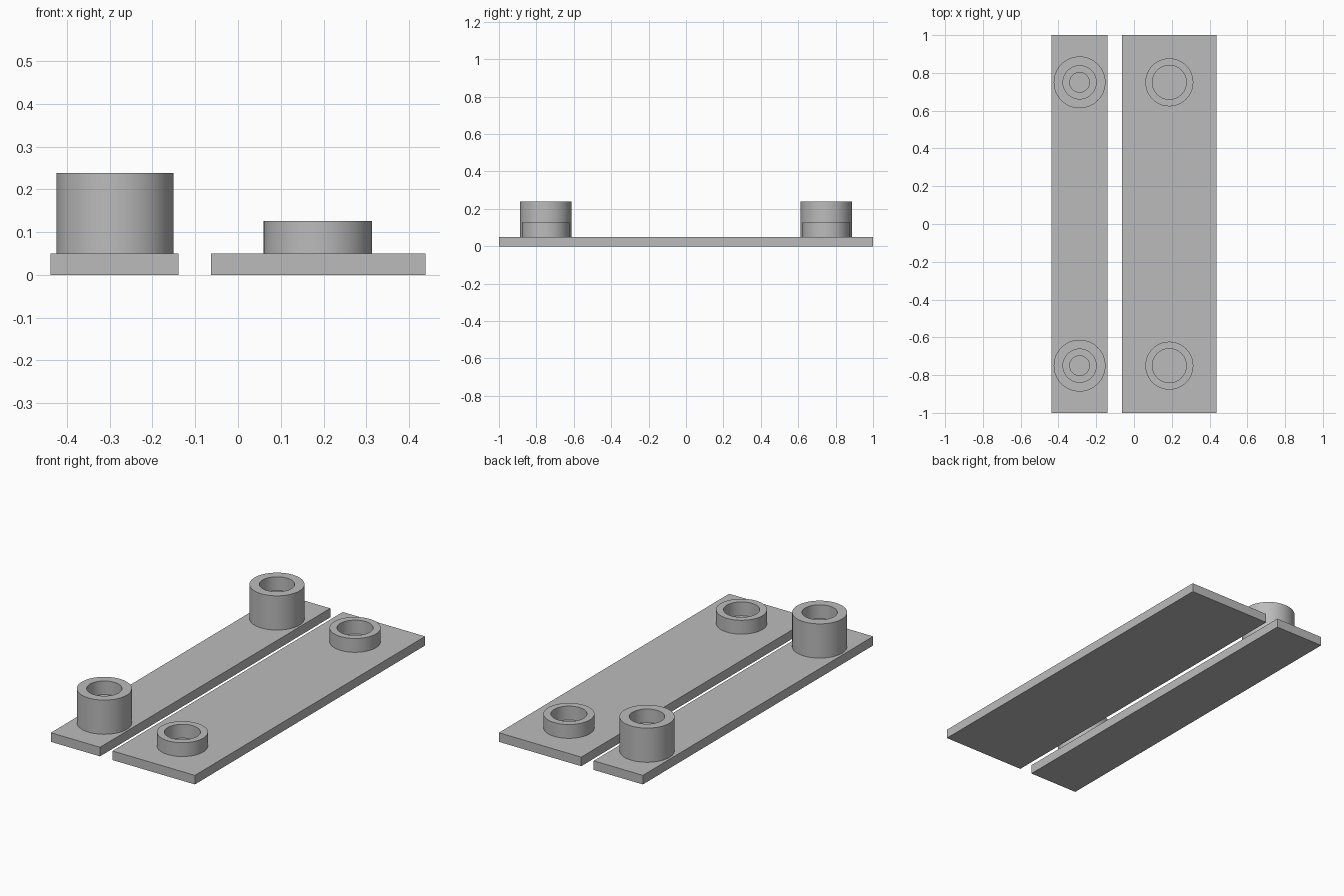
import bpy, bmesh, math

cube = bpy.data.objects.get("Cube")
if cube:
    bpy.data.objects.remove(cube, do_unlink=True)

grey = bpy.data.materials.new("plain grey")
grey.use_nodes = True
colour = (0.5, 0.5, 0.5, 1)
grey.diffuse_color = colour
grey.node_tree.nodes["Principled BSDF"].inputs["Base Color"].default_value = colour

PLATE_TOP = 0.05
SIDES = 64


def finish(name, bm):
    bmesh.ops.recalc_face_normals(bm, faces=bm.faces)
    mesh = bpy.data.meshes.new(name)
    bm.to_mesh(mesh)
    bm.free()
    mesh.materials.append(grey)
    obj = bpy.data.objects.new(name, mesh)
    bpy.context.collection.objects.link(obj)
    return obj


def plate(name, x0, x1):
    bm = bmesh.new()
    bmesh.ops.create_cube(bm, size=1)
    bmesh.ops.scale(bm, vec=(x1 - x0, 2, PLATE_TOP), verts=bm.verts)
    bmesh.ops.translate(bm, vec=((x0 + x1) / 2, 0, PLATE_TOP / 2), verts=bm.verts)
    finish(name, bm)


def boss(name, x, y, profile):
    """Turn an open (radius, height) profile around the vertical axis."""
    bm = bmesh.new()
    rings = []
    for r, z in profile:
        angles = [math.tau * i / SIDES for i in range(SIDES)]
        rings.append([bm.verts.new((x + r * math.cos(a), y + r * math.sin(a), z))
                      for a in angles])
    for low, high in zip(rings, rings[1:]):
        for i in range(SIDES):
            j = (i + 1) % SIDES
            bm.faces.new((low[i], low[j], high[j], high[i]))
    obj = finish(name, bm)
    bpy.ops.object.select_all(action='DESELECT')
    obj.select_set(True)
    bpy.context.view_layer.objects.active = obj
    bpy.ops.object.shade_smooth_by_angle(angle=math.radians(30))


# Base plates
plate("narrow_plate", -0.438, -0.139)
plate("wide_plate", -0.063, 0.438)

# Hollow bosses: the tall ones have a stepped bore
tall = [(0.137, PLATE_TOP), (0.137, 0.238), (0.088, 0.238),
        (0.088, 0.163), (0.052, 0.163), (0.052, PLATE_TOP)]
short = [(0.127, PLATE_TOP), (0.127, 0.126), (0.09, 0.126), (0.09, PLATE_TOP)]
for end, y in (("front", -0.75), ("back", 0.75)):
    boss("tall_boss_" + end, -0.288, y, tall)
    boss("short_boss_" + end, 0.187, y, short)
